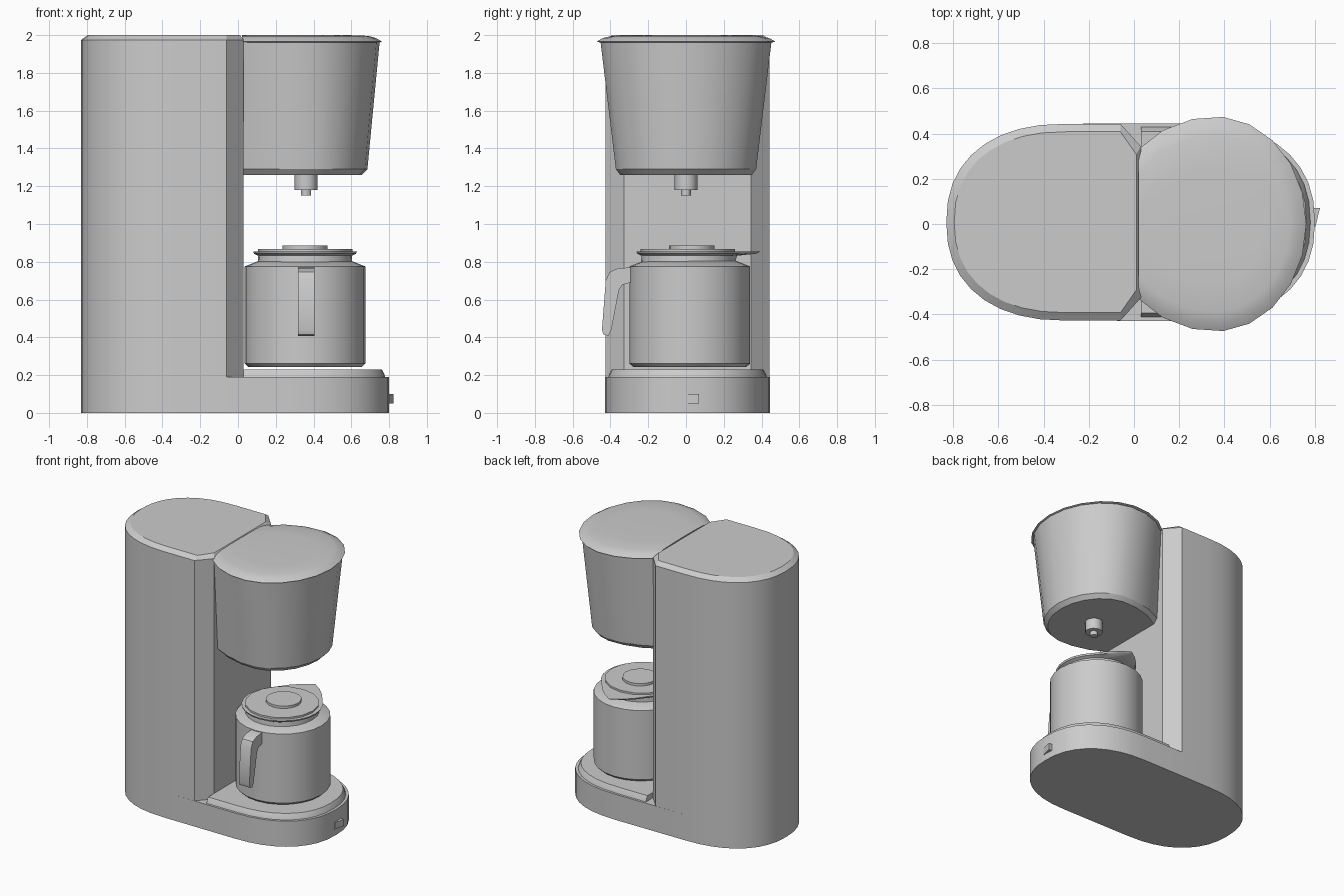
import bpy, bmesh, math

if "Cube" in bpy.data.objects:
    bpy.data.objects.remove(bpy.data.objects["Cube"])

CY = 0.008  # centre line of the body in y


def finish(name, bm, smooth=30):
    bmesh.ops.recalc_face_normals(bm, faces=bm.faces)
    me = bpy.data.meshes.new(name)
    bm.to_mesh(me)
    bm.free()
    ob = bpy.data.objects.new(name, me)
    bpy.context.collection.objects.link(ob)
    bpy.ops.object.select_all(action='DESELECT')
    bpy.context.view_layer.objects.active = ob
    ob.select_set(True)
    if smooth:
        bpy.ops.object.shade_smooth_by_angle(angle=math.radians(smooth))
    return ob


def loft(name, rings, cap_bottom=True, smooth=30):
    """Skin equal-length rings of 3D points and cap the ends."""
    bm = bmesh.new()
    vs = [[bm.verts.new(p) for p in r] for r in rings]
    n = len(vs[0])
    for a, b in zip(vs, vs[1:]):
        for i in range(n):
            j = (i + 1) % n
            bm.faces.new((a[i], a[j], b[j], b[i]))
    if cap_bottom:
        bm.faces.new(vs[0][::-1])
    bm.faces.new(vs[-1])
    return finish(name, bm, smooth)


def super_arc(cx, rx, ry, a0, a1, n, e=2.3):
    pts = []
    for i in range(n + 1):
        t = a0 + (a1 - a0) * i / n
        c, s = math.cos(t), math.sin(t)
        pts.append((cx + rx * math.copysign(abs(c) ** (2 / e), c),
                    CY + ry * math.copysign(abs(s) ** (2 / e), s)))
    return pts


def at(pts, z):
    return [(x, y, z) for x, y in pts]


H = math.pi / 2

# Base slab
base = super_arc(0.27, 0.53, 0.437, -H, H, 18) + super_arc(-0.3, 0.53, 0.435, H, 3 * H, 18)
loft("base", [at(base, 0), at(base, 0.19)])


# Water tank tower with bevelled top
def tower_outline(d, front):
    p = super_arc(-0.3, 0.53 - d, 0.435 - d, H, 3 * H, 18)
    return p + [(-0.06, CY - 0.435 + d), (front, CY - 0.335 + d),
                (front, CY + 0.335 - d), (-0.06, CY + 0.435 - d)]


loft("tank_tower", [at(tower_outline(0, 0.03), 0.19), at(tower_outline(0, 0.03), 1.975),
                    at(tower_outline(0.035, 0.01), 2.0)], smooth=25)


# Warming plate on the base
def plate_outline(d):
    return ([(0.03, CY - 0.42 + d)] + super_arc(0.27, 0.51 - d, 0.42 - d, -H, H, 18)
            + [(0.03, CY + 0.42 - d)])


loft("warming_plate", [at(plate_outline(0), 0.19), at(plate_outline(0.005), 0.205),
                       at(plate_outline(0.018), 0.23)])


# Filter basket and its lid: egg-shaped rings cut flat against the tower
def egg(rr, rl, ry, z, cut, n=16):
    a = math.acos((cut - 0.36) / rl)
    out = []
    for i in range(n + 1):
        t = -a + 2 * a * i / n
        c = math.cos(t)
        out.append((0.36 + (rr if c > 0 else rl) * c, ry * math.sin(t), z))
    return out


loft("filter_basket", [egg(0.295, 0.47, 0.35, 1.26, 0.03), egg(0.325, 0.5, 0.375, 1.29, 0.03),
                       egg(0.39, 0.47, 0.455, 1.965, 0.03)])
loft("basket_lid", [egg(0.39, 0.46, 0.455, 1.96, 0.017), egg(0.402, 0.475, 0.475, 1.966, 0.017),
                    egg(0.37, 0.45, 0.44, 1.985, 0.02), egg(0.33, 0.42, 0.39, 1.996, 0.02),
                    egg(0.22, 0.36, 0.25, 2.0, 0.02)], smooth=35)


# Round parts lathed from (radius, height) profiles
def lathe(name, profile, cx, cy, n):
    rings = [[(cx + r * math.cos(2 * math.pi * i / n), cy + r * math.sin(2 * math.pi * i / n), z)
              for i in range(n)] for r, z in profile]
    return loft(name, rings)


lathe("drip_nozzle", [(0.06, 1.18), (0.06, 1.262)], 0.36, 0, 16)
lathe("drip_tip", [(0.026, 1.15), (0.026, 1.182)], 0.36, 0, 12)
JX, JY = 0.355, 0.02
lathe("carafe_body", [(0.30, 0.243), (0.32, 0.262), (0.32, 0.775), (0.25, 0.803)], JX, JY, 24)
lathe("carafe_lid", [(0.25, 0.85), (0.25, 0.868)], JX, 0.01, 16)
lathe("lid_knob", [(0.12, 0.865), (0.12, 0.886)], JX, 0.03, 16)


# Carafe collar with the rim drawn out into a spout at the back
def collar(r, z, pull, n=24):
    pts = []
    for i in range(n):
        t = 2 * math.pi * i / n
        k = max(0, 1 - abs(t - H) / 0.75)
        pts.append((JX + r * math.cos(t), 0.012 + r * math.sin(t) + pull * k, z))
    return pts


loft("carafe_collar", [collar(0.25, 0.80, 0), collar(0.248, 0.832, 0.01),
                       collar(0.27, 0.843, 0.09), collar(0.275, 0.855, 0.11)])

# Carafe handle: side profile extruded in x
side = [(-0.295, 0.77), (-0.36, 0.766), (-0.405, 0.745), (-0.425, 0.70), (-0.445, 0.44),
        (-0.437, 0.415), (-0.41, 0.408), (-0.395, 0.44), (-0.355, 0.65), (-0.338, 0.677),
        (-0.295, 0.69)]
loft("carafe_handle", [[(x, y, z) for y, z in side] for x in (0.318, 0.405)])

# Power switch: small rocker wedge
wedge = [(0.77, -0.01), (0.803, -0.01), (0.822, 0.07), (0.77, 0.07)]
loft("power_switch", [at(wedge, 0.05), at(wedge, 0.10)], smooth=0)
